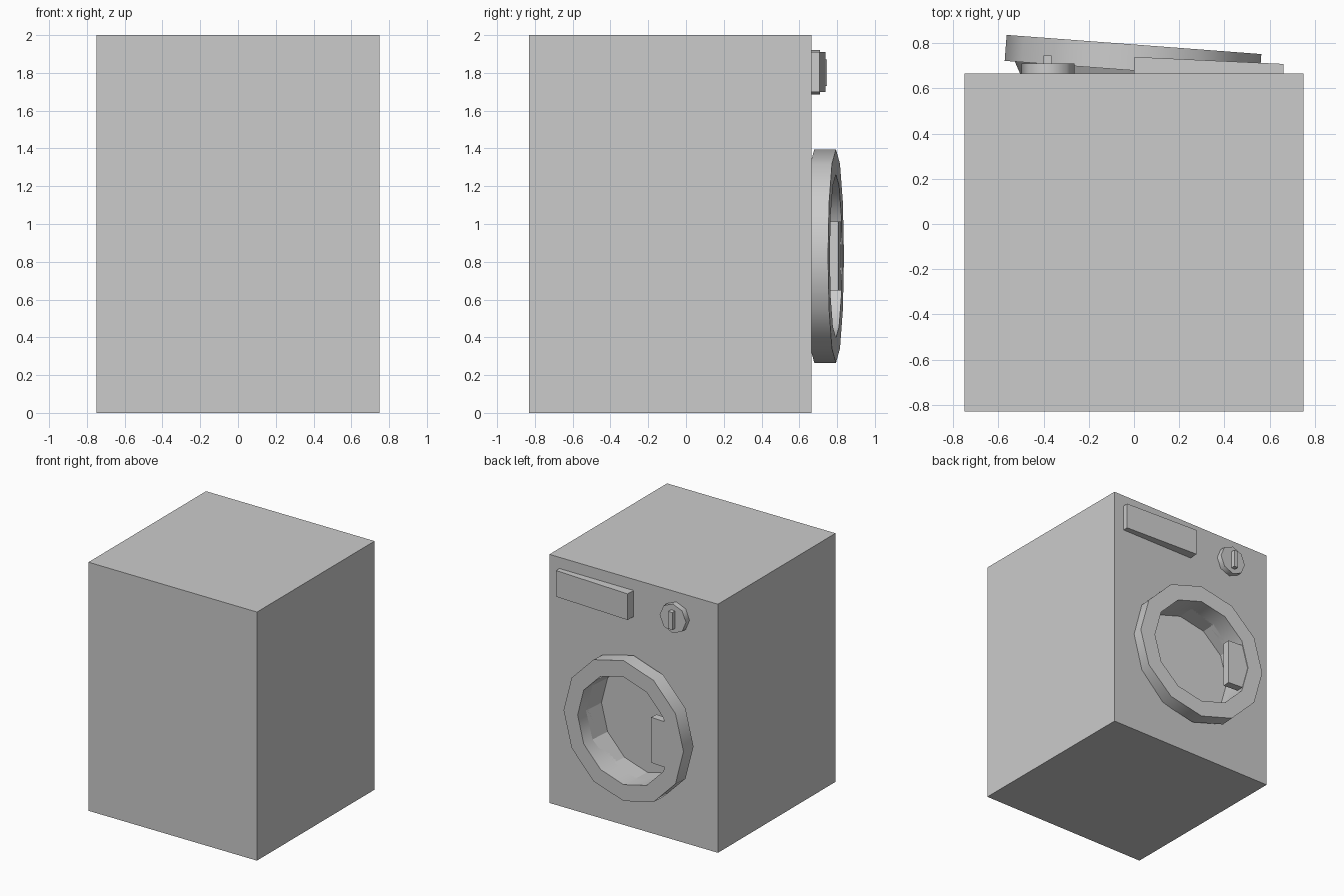
import bpy
from math import radians, sin, cos, tau
from mathutils import Matrix, Vector

if "Cube" in bpy.data.objects:
    bpy.data.objects.remove(bpy.data.objects["Cube"], do_unlink=True)

grey = bpy.data.materials.new("light_grey")
grey.use_nodes = True
colour = (0.6, 0.6, 0.6, 1)
grey.diffuse_color = colour
grey.node_tree.nodes["Principled BSDF"].inputs["Base Color"].default_value = colour

TILT = radians(-4.3)          # the open door swings about its hinge side
DOOR = Matrix.Translation((0, 0.794, 0.83)) @ Matrix.Rotation(TILT, 4, 'Z')
OUTER, INNER = 0.565, 0.433


def make(name, verts, faces, matrix=Matrix(), smooth=None):
    mesh = bpy.data.meshes.new(name)
    mesh.from_pydata([matrix @ Vector(v) for v in verts], [], faces)
    mesh.materials.append(grey)
    obj = bpy.data.objects.new(name, mesh)
    bpy.context.collection.objects.link(obj)
    if smooth:
        bpy.ops.object.select_all(action='DESELECT')
        obj.select_set(True)
        bpy.context.view_layer.objects.active = obj
        bpy.ops.object.shade_smooth_by_angle(angle=radians(smooth))
    return obj


def box(name, low, high, matrix=Matrix()):
    verts = [(x, y, z) for x in (low[0], high[0])
             for y in (low[1], high[1]) for z in (low[2], high[2])]
    faces = [(0, 1, 3, 2), (4, 6, 7, 5), (0, 4, 5, 1),
             (2, 3, 7, 6), (0, 2, 6, 4), (1, 5, 7, 3)]
    return make(name, verts, faces, matrix)


def lathe(name, profile, sides, matrix, closed=False, smooth=35):
    """Spin (radius, depth) points about the local y axis."""
    verts = [(r * sin(tau * i / sides), y, r * cos(tau * i / sides))
             for r, y in profile for i in range(sides)]
    count = len(profile)
    faces = []
    for p in range(count if closed else count - 1):
        q = (p + 1) % count
        for i in range(sides):
            j = (i + 1) % sides
            faces.append((p * sides + i, p * sides + j,
                          q * sides + j, q * sides + i))
    if not closed:            # cap both ends
        faces.append(tuple(reversed(range(sides))))
        faces.append(tuple(range((count - 1) * sides, count * sides)))
    return make(name, verts, faces, matrix, smooth)


# Cabinet with the drum recess cut into it
cabinet = box("cabinet", (-0.75, -0.83, 0), (0.75, 0.665, 2))
cutter = lathe("drum_cutter", [(INNER, -0.275), (INNER, 0.1)], 12, DOOR, smooth=None)
cutter.hide_render = True
cutter.hide_viewport = True
cut = cabinet.modifiers.new("drum_recess", 'BOOLEAN')
cut.operation = 'DIFFERENCE'
cut.solver = 'EXACT'
cut.object = cutter

# Door ring, and the tapered collar joining it to the cabinet
lathe("door_ring", [(INNER, 0), (INNER, -0.115), (OUTER, -0.115), (OUTER, 0)],
      12, DOOR, closed=True)
lathe("door_collar", [(INNER, -0.115), (INNER, -0.19), (0.48, -0.19), (0.52, -0.115)],
      12, DOOR, closed=True)

# Handle block on the inside of the ring
box("door_handle", (-0.45, -0.068, -0.183), (-0.255, -0.006, 0.183), DOOR)

# Detergent drawer, slightly skewed
box("drawer_front", (0, -0.09, 1.70), (0.66, 0, 1.91),
    Matrix.Translation((0.003, 0.739, 0)) @ Matrix.Rotation(radians(-2.7), 4, 'Z'))

# Programme dial with its grip
lathe("dial", [(0.117, -0.03), (0.117, 0.048)], 8,
      Matrix.Translation((-0.38, 0.662, 1.803)), smooth=50)
box("dial_grip", (-0.4, 0.7, 1.73), (-0.364, 0.746, 1.87))

# Make every face point outward
import bmesh
for obj in bpy.context.collection.objects:
    if obj.type == 'MESH' and grey.name in obj.data.materials:
        bm = bmesh.new()
        bm.from_mesh(obj.data)
        bmesh.ops.recalc_face_normals(bm, faces=bm.faces)
        bm.to_mesh(obj.data)
        bm.free()
